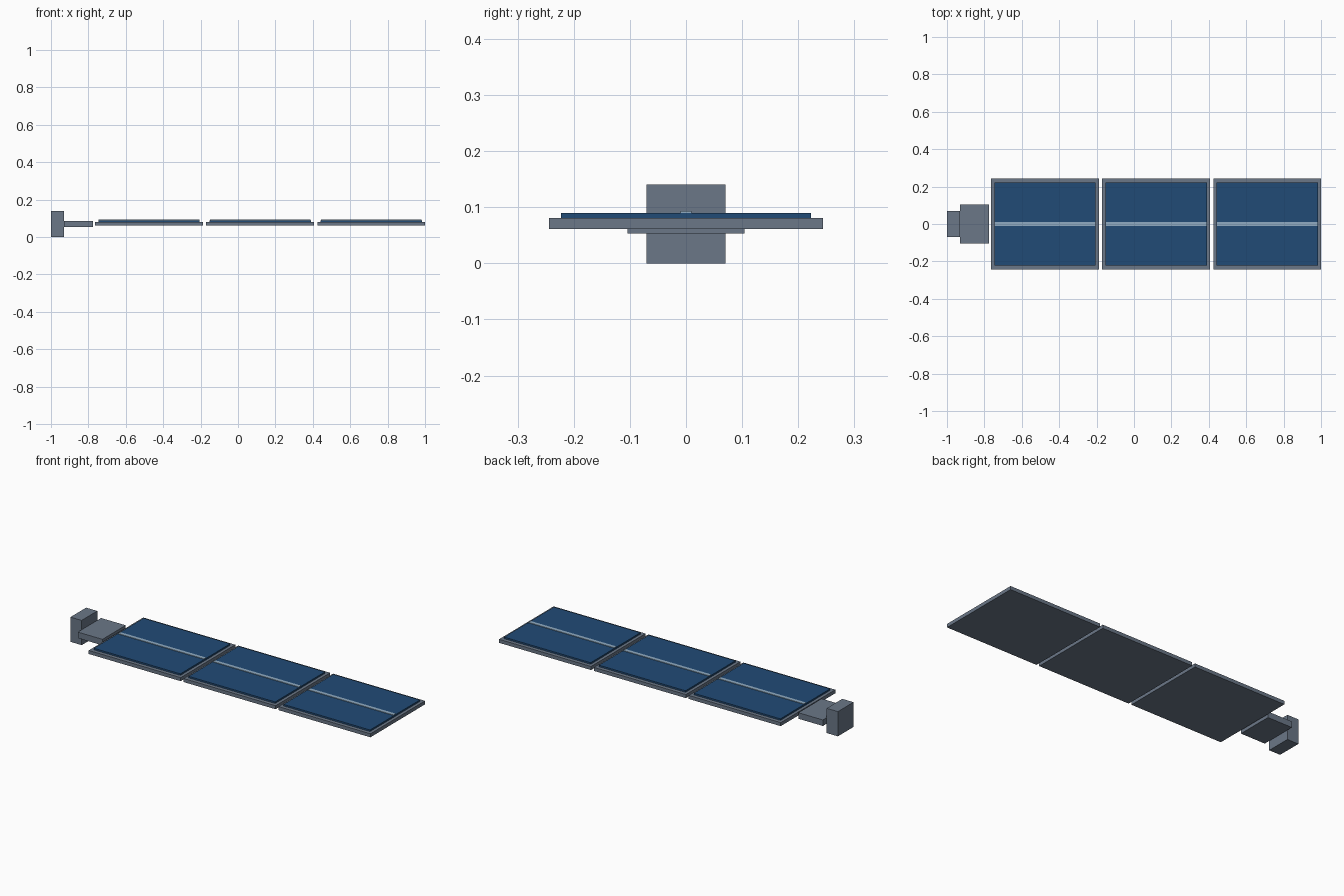
import bpy

cube = bpy.data.objects.get("Cube")
if cube:
    bpy.data.objects.remove(cube, do_unlink=True)


def material(name, rgb):
    mat = bpy.data.materials.new(name)
    mat.use_nodes = True
    colour = (*rgb, 1.0)
    mat.diffuse_color = colour
    mat.node_tree.nodes["Principled BSDF"].inputs["Base Color"].default_value = colour
    return mat


GREY = material("slate grey metal", (0.145, 0.185, 0.245))
BLUE = material("deep blue cells", (0.015, 0.07, 0.18))
SILVER = material("pale blue conductor", (0.28, 0.41, 0.54))


def box(name, x0, x1, half_y, z0, z1, mat):
    """Box spanning x0..x1 and z0..z1, centred on y = 0."""
    bpy.ops.mesh.primitive_cube_add(size=1, location=((x0 + x1) / 2, 0, (z0 + z1) / 2))
    obj = bpy.context.object
    obj.name = name
    obj.scale = (x1 - x0, 2 * half_y, z1 - z0)
    bpy.ops.object.transform_apply(location=False, rotation=False, scale=True)
    obj.data.materials.append(mat)
    return obj


# Mounting block and hinge arm
box("mounting_block", -1.0, -0.93, 0.07, 0.0, 0.14, GREY)
box("hinge_arm", -0.93, -0.776, 0.104, 0.053, 0.087, GREY)

# Three panels: frame, raised cell sheet, central conductor strip
WIDTH, PITCH, INSET = 0.576, 0.594, 0.017
for i in range(3):
    right = 1.0 - (2 - i) * PITCH
    left = right - WIDTH
    box(f"panel_frame_{i + 1}", left, right, 0.244, 0.061, 0.081, GREY)
    box(f"solar_cells_{i + 1}", left + INSET, right - INSET, 0.223, 0.081, 0.090, BLUE)
    box(f"conductor_strip_{i + 1}", left + INSET + 0.002, right - INSET - 0.002,
        0.01, 0.090, 0.093, SILVER)
